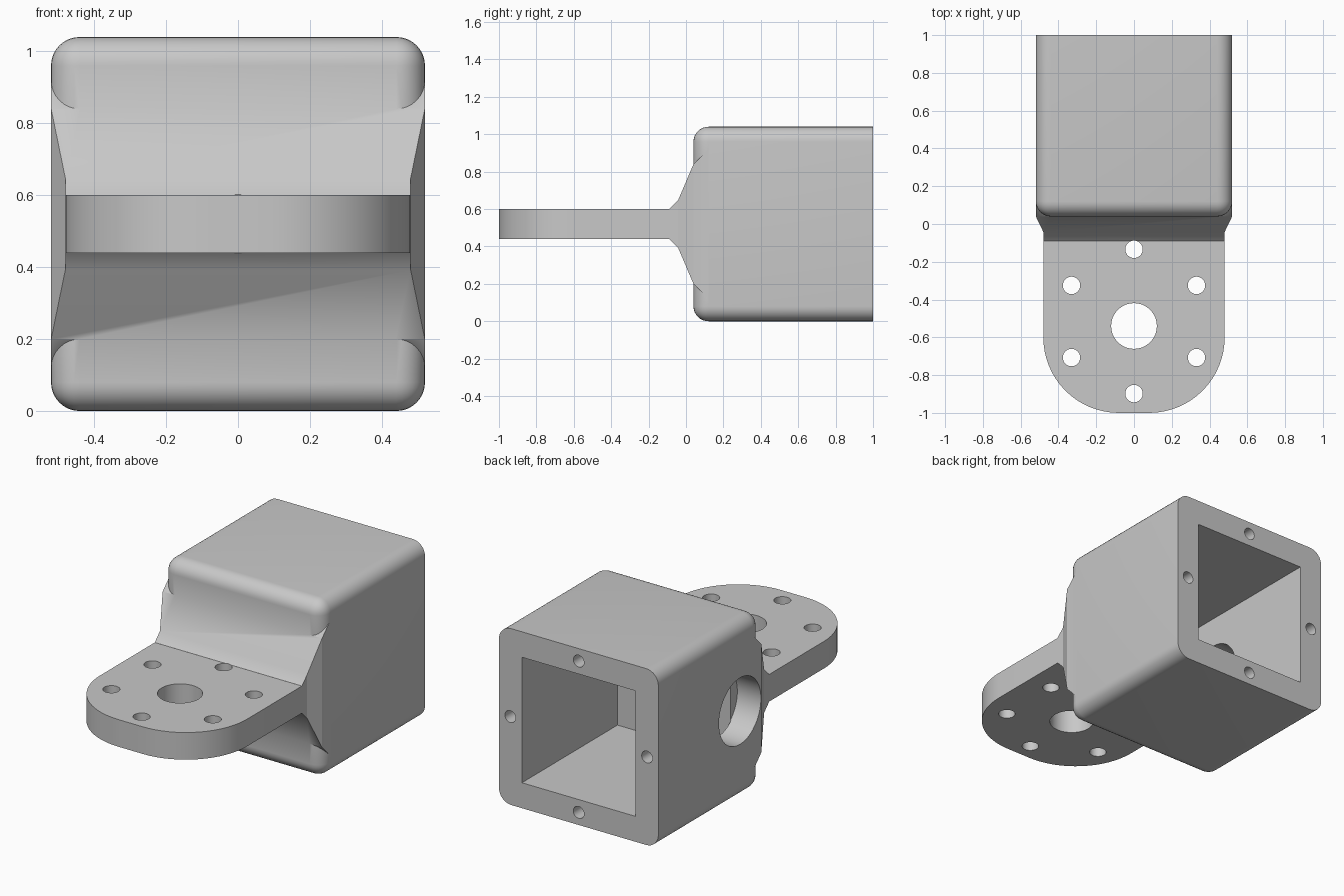
import bpy, bmesh, math
from mathutils import Matrix, Vector

old = bpy.data.objects.get("Cube")
if old:
    bpy.data.objects.remove(old, do_unlink=True)

MID = 0.52      # height of the centre line
HALF = 0.52     # half width of the housing

grey = bpy.data.materials.new("plain_grey")
grey.use_nodes = True
grey.diffuse_color = (0.58, 0.58, 0.58, 1)
grey.node_tree.nodes["Principled BSDF"].inputs["Base Color"].default_value = grey.diffuse_color


def finish(bm, name):
    bmesh.ops.recalc_face_normals(bm, faces=bm.faces)
    mesh = bpy.data.meshes.new(name)
    bm.to_mesh(mesh)
    bm.free()
    mesh.materials.append(grey)
    obj = bpy.data.objects.new(name, mesh)
    bpy.context.collection.objects.link(obj)
    return obj


def box(name, size, centre, bevel=0):
    bm = bmesh.new()
    bmesh.ops.create_cube(bm, size=1, matrix=Matrix.Translation(centre) @ Matrix.Diagonal((*size, 1)))
    if bevel:
        # Round every edge except those around the open back
        back = centre[1] + size[1] / 2 - 0.001
        edges = [e for e in bm.edges if min(v.co.y for v in e.verts) < back]
        bmesh.ops.bevel(bm, geom=edges, offset=bevel, segments=8, profile=0.5, affect='EDGES')
    return finish(bm, name)


def drill(name, start, end, radius):
    start, end = Vector(start), Vector(end)
    axis = end - start
    bm = bmesh.new()
    turn = axis.to_track_quat('Z', 'Y').to_matrix().to_4x4()
    bmesh.ops.create_cone(bm, cap_ends=True, segments=48, radius1=radius, radius2=radius,
                          depth=axis.length, matrix=Matrix.Translation((start + end) / 2) @ turn)
    return finish(bm, name)


def combine(target, other, operation):
    mod = target.modifiers.new(operation.lower(), 'BOOLEAN')
    mod.operation = operation
    mod.solver = 'EXACT'
    mod.object = other
    bpy.context.view_layer.objects.active = target
    bpy.ops.object.modifier_apply(modifier=mod.name)
    bpy.data.objects.remove(other, do_unlink=True)


# Square housing with rounded edges
bracket = box("motor_bracket", (2 * HALF, 0.96, 2 * HALF), (0, 0.52, MID), bevel=0.08)

# Flared neck, lofted through rectangles: y, half width, half height
sections = [(-0.09, 0.4801, 0.0801), (-0.042, 0.4801, 0.128), (0.04, 0.5195, 0.32), (0.119, 0.5199, 0.40)]
bm = bmesh.new()
rings = [[bm.verts.new((sx * w, y, MID + sz * h)) for sx, sz in ((-1, -1), (1, -1), (1, 1), (-1, 1))]
         for y, w, h in sections]
for a, b in zip(rings, rings[1:]):
    for i in range(4):
        j = (i + 1) % 4
        bm.faces.new((a[i], a[j], b[j], b[i]))
bm.faces.new(rings[0])
bm.faces.new(rings[-1])
neck = finish(bm, "flared_neck")

# Mounting plate with two large rounded corners
outline = [(0.48, 0.0)]
for side, first in ((1, 0), (-1, 90)):
    for i in range(17):
        angle = -math.radians(first + i * 90 / 16)
        outline.append((side * 0.08 + 0.4 * math.cos(angle), -0.6 + 0.4 * math.sin(angle)))
outline.append((-0.48, 0.0))
bm = bmesh.new()
face = bm.faces.new([bm.verts.new((x, y, MID - 0.08)) for x, y in outline])
top = bmesh.ops.extrude_face_region(bm, geom=[face])["geom"]
bmesh.ops.translate(bm, vec=(0, 0, 0.16), verts=[v for v in top if isinstance(v, bmesh.types.BMVert)])
plate = finish(bm, "mounting_plate")

combine(neck, plate, 'UNION')
combine(bracket, neck, 'UNION')

# Square cavity open at the back
combine(bracket, box("cavity", (0.74, 1.0, 0.74), (0, 0.61, MID)), 'DIFFERENCE')

# Cable hole in one side wall
combine(bracket, drill("side_hole", (-0.7, 0.24, MID), (-0.366, 0.24, MID), 0.196), 'DIFFERENCE')

# Centre hole and ring of six bolt holes through the plate
combine(bracket, drill("centre_hole", (0, -0.54, 0.3), (0, -0.54, 0.7), 0.121), 'DIFFERENCE')
for i in range(6):
    a = math.radians(90 + i * 60)
    x, y = 0.382 * math.cos(a), -0.516 + 0.382 * math.sin(a)
    combine(bracket, drill("bolt_hole", (x, y, 0.3), (x, y, 0.75), 0.046), 'DIFFERENCE')

# Four screw holes in the back rim
for i in range(4):
    a = math.radians(i * 90)
    x, z = 0.446 * math.cos(a), MID + 0.446 * math.sin(a)
    combine(bracket, drill("screw_hole", (x, 0.8, z), (x, 1.1, z), 0.035), 'DIFFERENCE')

bpy.ops.object.select_all(action='DESELECT')
bracket.select_set(True)
bpy.context.view_layer.objects.active = bracket
bpy.ops.object.shade_smooth_by_angle(angle=math.radians(25))
